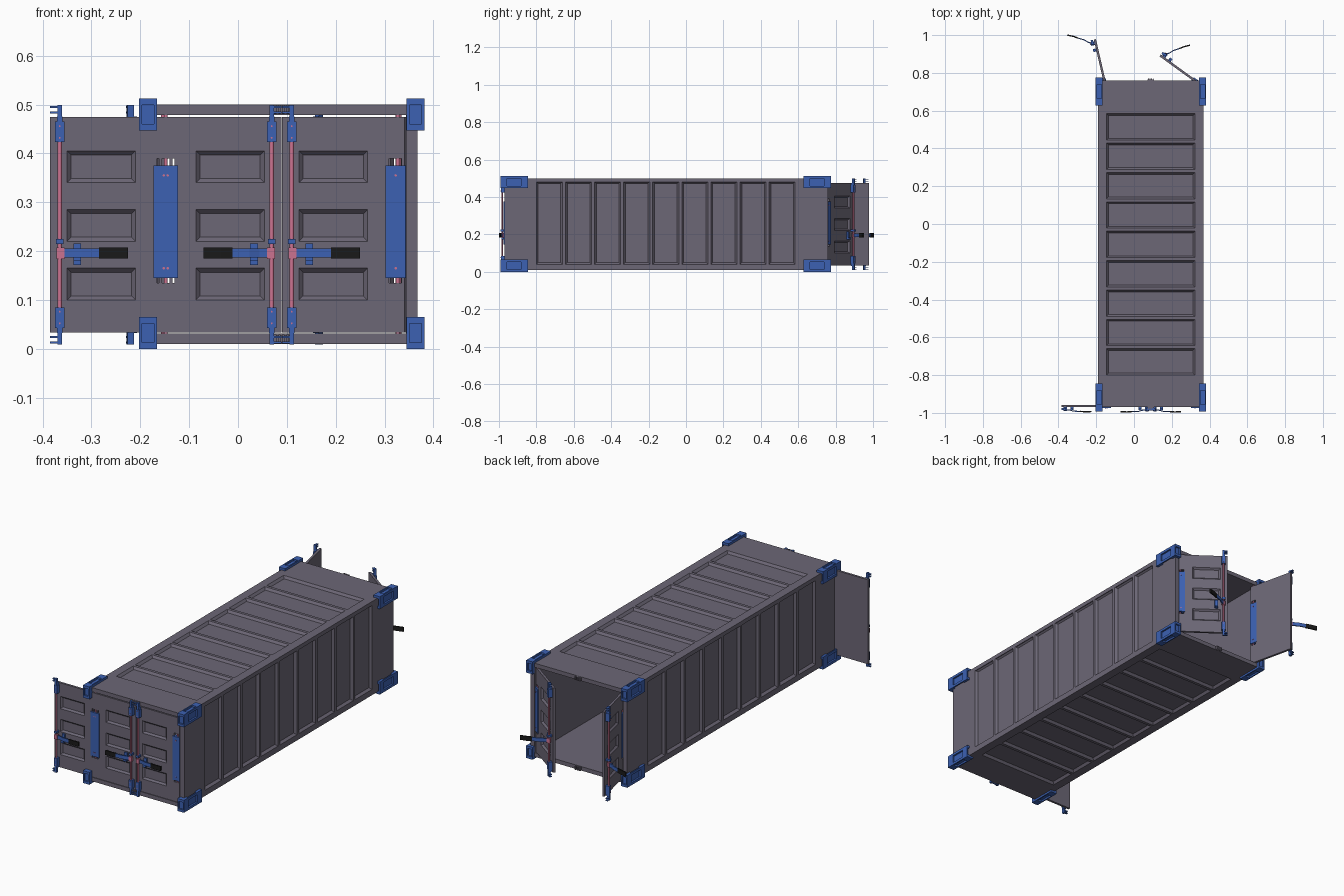
import bpy, bmesh
from math import radians
from mathutils import Matrix, Vector

if "Cube" in bpy.data.objects:
    bpy.data.objects.remove(bpy.data.objects["Cube"])


def material(name, col):
    m = bpy.data.materials.new(name)
    m.diffuse_color = (*col, 1)
    m.use_nodes = True
    m.node_tree.nodes["Principled BSDF"].inputs["Base Color"].default_value = m.diffuse_color
    return m


STEEL = material("steel", (0.15, 0.135, 0.18))
BLUE = material("blue_metal", (0.045, 0.12, 0.45))
PINK = material("pink_rod", (0.6, 0.17, 0.28))
BLACK = material("black_grip", (0.01, 0.01, 0.01))
I4 = Matrix.Identity(4)


def finish(name, bm, mat, M=I4, smooth=False):
    bmesh.ops.recalc_face_normals(bm, faces=bm.faces)
    me = bpy.data.meshes.new(name)
    bm.to_mesh(me)
    bm.free()
    me.transform(M)
    if M.determinant() < 0:
        me.flip_normals()
    if smooth:
        me.shade_smooth()
        me.set_sharp_from_angle(angle=radians(35))
    me.materials.append(mat)
    ob = bpy.data.objects.new(name, me)
    bpy.context.collection.objects.link(ob)
    return ob


def add_box(bm, a, b):
    a, b = Vector(a), Vector(b)
    T = Matrix.Translation((a + b) / 2) @ Matrix.Diagonal((*(b - a), 1))
    return bmesh.ops.create_cube(bm, size=1, matrix=T)["verts"]


def boxes(name, pairs, mat, M=I4):
    bm = bmesh.new()
    for a, b in pairs:
        add_box(bm, a, b)
    return finish(name, bm, mat, M)


def rods(name, items, mat, M=I4, seg=12):
    # each item: start, end, radius
    bm = bmesh.new()
    for a, b, r in items:
        a, b = Vector(a), Vector(b)
        d = b - a
        T = Matrix.Translation((a + b) / 2) @ d.to_track_quat('Z', 'Y').to_matrix().to_4x4()
        bmesh.ops.create_cone(bm, cap_ends=True, segments=seg, radius1=r, radius2=r,
                              depth=d.length, matrix=T)
    return finish(name, bm, mat, M, True)


def axes(u, v, o):
    u, v = Vector(u), Vector(v)
    R = Matrix((u, v, u.cross(v))).transposed().to_4x4()
    return Matrix.Translation(o) @ R


def slab(name, us, vs, t, M, recess=(), holes=(), inset=0.014, depth=0.012):
    # gridded plate whose chosen cells are pressed in or left open
    bm = bmesh.new()
    V = {(i, j, k): bm.verts.new((u, v, -t * k)) for i, u in enumerate(us)
         for j, v in enumerate(vs) for k in (0, 1)}
    cells = {(i, j) for i in range(len(us) - 1) for j in range(len(vs) - 1)} - set(holes)
    pressed = []
    for i, j in cells:
        ring = [(i, j), (i + 1, j), (i + 1, j + 1), (i, j + 1)]
        f = bm.faces.new([V[(*c, 0)] for c in ring])
        bm.faces.new([V[(*c, 1)] for c in reversed(ring)])
        if (i, j) in recess:
            pressed.append(f)
        for n, (di, dj) in enumerate([(0, -1), (1, 0), (0, 1), (-1, 0)]):
            if (i + di, j + dj) not in cells:
                p, q = ring[n], ring[(n + 1) % 4]
                bm.faces.new([V[(*q, 0)], V[(*p, 0)], V[(*p, 1)], V[(*q, 1)]])
    bm.normal_update()
    if pressed:
        bmesh.ops.inset_individual(bm, faces=pressed, thickness=inset, depth=-depth)
    return finish(name, bm, STEEL, M)


# container shell: four plates with nine pressed panels each
X0, X1, Y0, Y1, Z0, Z1 = -0.19, 0.368, -0.97, 0.76, 0.01, 0.5
MID = (X0 + X1) / 2
ys = [Y0]
for n in range(9):
    ys += [-0.80 + 0.1555 * n, -0.66 + 0.1555 * n]
ys.append(Y1)
rev = [-y for y in reversed(ys)]
zs = [Z0, 0.04, 0.482, Z1]
xs = [X0, -0.145, 0.322, X1]
odd = range(1, 18, 2)
along = [(i, 1) for i in odd]
across = [(1, i) for i in odd]
slab("right_wall", ys, zs, 0.024, axes((0, 1, 0), (0, 0, 1), (X1, 0, 0)), along)
slab("left_wall", rev, zs, 0.024, axes((0, -1, 0), (0, 0, 1), (X0, 0, 0)), along)
slab("roof", xs, ys, 0.021, axes((1, 0, 0), (0, 1, 0), (0, 0, Z1)), across)
slab("floor", xs, rev, 0.021, axes((1, 0, 0), (0, -1, 0), (0, 0, Z0)), across)

# corner castings with a slot in every face
for cx, sx in ((-0.203, "left"), (0.345, "right")):
    for cy, sy in ((-0.993, "front"), (0.627, "back")):
        for cz, sz in ((0, "bottom"), (0.447, "top")):
            bm = bmesh.new()
            add_box(bm, (cx, cy, cz), (cx + 0.037, cy + 0.149, cz + 0.065))
            bm.normal_update()
            faces = list(bm.faces)
            bmesh.ops.inset_individual(bm, faces=faces, thickness=0.009, depth=0)
            for f in faces:
                c = f.calc_center_median()
                nrm = f.normal.copy()
                for v in f.verts:
                    v.co.y = c.y + (v.co.y - c.y) * (0.55 if abs(nrm.y) < 0.5 else 1)
                    v.co.z = c.z + (v.co.z - c.z) * 0.75
                r = bmesh.ops.extrude_discrete_faces(bm, faces=[f])["faces"][0]
                bmesh.ops.translate(bm, verts=r.verts, vec=nrm * -0.009)
            finish(f"casting_{sx}_{sy}_{sz}", bm, BLUE)

# lock keepers in the middle of each end frame
for end, y, s in (("front", Y0, -1), ("back", Y1, 1)):
    parts = []
    for z in (0.02, 0.49):
        parts.append(((MID - 0.017, y - 0.002 * s, z - 0.008), (MID + 0.017, y + 0.004 * s, z + 0.008)))
        for k in (-0.013, -0.004, 0.004, 0.013):
            parts.append(((MID + k - 0.0025, y, z - 0.009), (MID + k + 0.0025, y + 0.011 * s, z + 0.009)))
    boxes("keepers_" + end, parts, STEEL)


def door(tag, M, swing=0):
    # local frame: hinge axis at origin, door runs +x, outside faces -y
    face = M @ axes((1, 0, 0), (0, 0, 1), (0, -0.012, 0))
    slab("door_panel_" + tag, [0.028, 0.062, 0.202, 0.237],
         [0.033, 0.10, 0.165, 0.22, 0.285, 0.34, 0.405, 0.475], 0.012, face,
         [(1, 1), (1, 3), (1, 5)], inset=0.012, depth=0.009)
    slab("door_hinge_edge_" + tag, [-0.014, -0.008, 0.018, 0.028],
         [0.033, 0.135, 0.39, 0.475], 0.012, face, holes=[(1, 1)])
    boxes("hinge_plate_" + tag, [((-0.016, -0.017, 0.145), (0.025, 0.003, 0.375))], BLUE, M)
    rods("hinge_rod_" + tag, [((0, -0.006, 0.025), (0, -0.006, 0.485), 0.004)]
         + [((0.004, -0.019, z), (0.004, 0.005, z), 0.0025) for z in (0.165, 0.355)], PINK, M)
    # locking bar with its guides and cams
    rx, ry = 0.217, -0.025
    rods("lock_bar_" + tag, [((rx, ry, 0.02), (rx, ry, 0.49), 0.0045)], PINK, M)
    guides = [((rx - 0.008, -0.034, 0.215), (rx + 0.008, -0.011, 0.225))]
    bolts = []
    for s in (-1, 1):
        def z(h):
            return 0.254 + s * h
        for w, y, a, b in ((0.0095, -0.032, 0.169, 0.211), (0.006, -0.031, 0.211, 0.222),
                           (0.005, -0.031, 0.222, 0.245)):
            lo, hi = sorted((z(a), z(b)))
            guides.append(((rx - w, y, lo), (rx + w, -0.012 if b < 0.24 else -0.018, hi)))
        for h in (0.230, 0.241):
            guides.append(((rx, -0.029, z(h) - 0.002), (rx + 0.02, -0.017, z(h) + 0.002)))
        bolts += [((rx, -0.034, z(h)), (rx, -0.03, z(h)), 0.002) for h in (0.178, 0.202)]
    # handle catch on the door
    cx = rx - 0.036
    guides += [((cx - 0.008, -0.019, 0.172), (cx + 0.008, -0.011, 0.216)),
               ((cx - 0.008, -0.028, 0.172), (cx + 0.008, -0.018, 0.182))]
    boxes("bar_guides_" + tag, guides, BLUE, M)
    rods("guide_bolts_" + tag, bolts, PINK, M, 8)
    # swinging handle with a black grip
    H = M @ Matrix.Translation((rx, ry, 0)) @ Matrix.Rotation(radians(swing), 4, 'Z')
    boxes("handle_pivot_" + tag, [((-0.01, -0.007, 0.184), (0.007, 0.007, 0.207))], PINK, H)

    def strip(name, pts, h, t, mat):
        bm = bmesh.new()
        rows = [[bm.verts.new((x, y + dy, 0.196 + dz)) for dy, dz in
                 ((-t, -h), (t, -h), (t, h), (-t, h))] for x, y in pts]
        bm.faces.new(rows[0])
        bm.faces.new(rows[-1])
        for a, b in zip(rows, rows[1:]):
            for i in range(4):
                bm.faces.new((a[i], a[i - 1], b[i - 1], b[i]))
        finish(name, bm, mat, H)

    strip("handle_" + tag, [(-0.006, -0.002), (-0.025, -0.003), (-0.045, -0.009), (-0.084, -0.010)],
          0.0095, 0.0028, BLUE)
    strip("grip_" + tag, [(-0.08, -0.010), (-0.105, -0.012), (-0.14, -0.011)], 0.0115, 0.0035, BLACK)


# doors: closed pair in front, spare leaf beside it, open pair at the back
def place(x, y, deg=0, mirror=False):
    M = Matrix.Translation((x, y, 0)) @ Matrix.Rotation(radians(deg), 4, 'Z')
    return M @ Matrix.Diagonal((-1, 1, 1, 1)) if mirror else M


door("front_left", place(-0.148, -0.958))
door("front_right", place(0.327, -0.958, 0, True))
door("front_swung_out", place(-0.148, -0.957, 0, True))
door("back_right", place(0.327, 0.748, 144), 53)
door("back_left", place(-0.148, 0.748, -77, True), 118)
